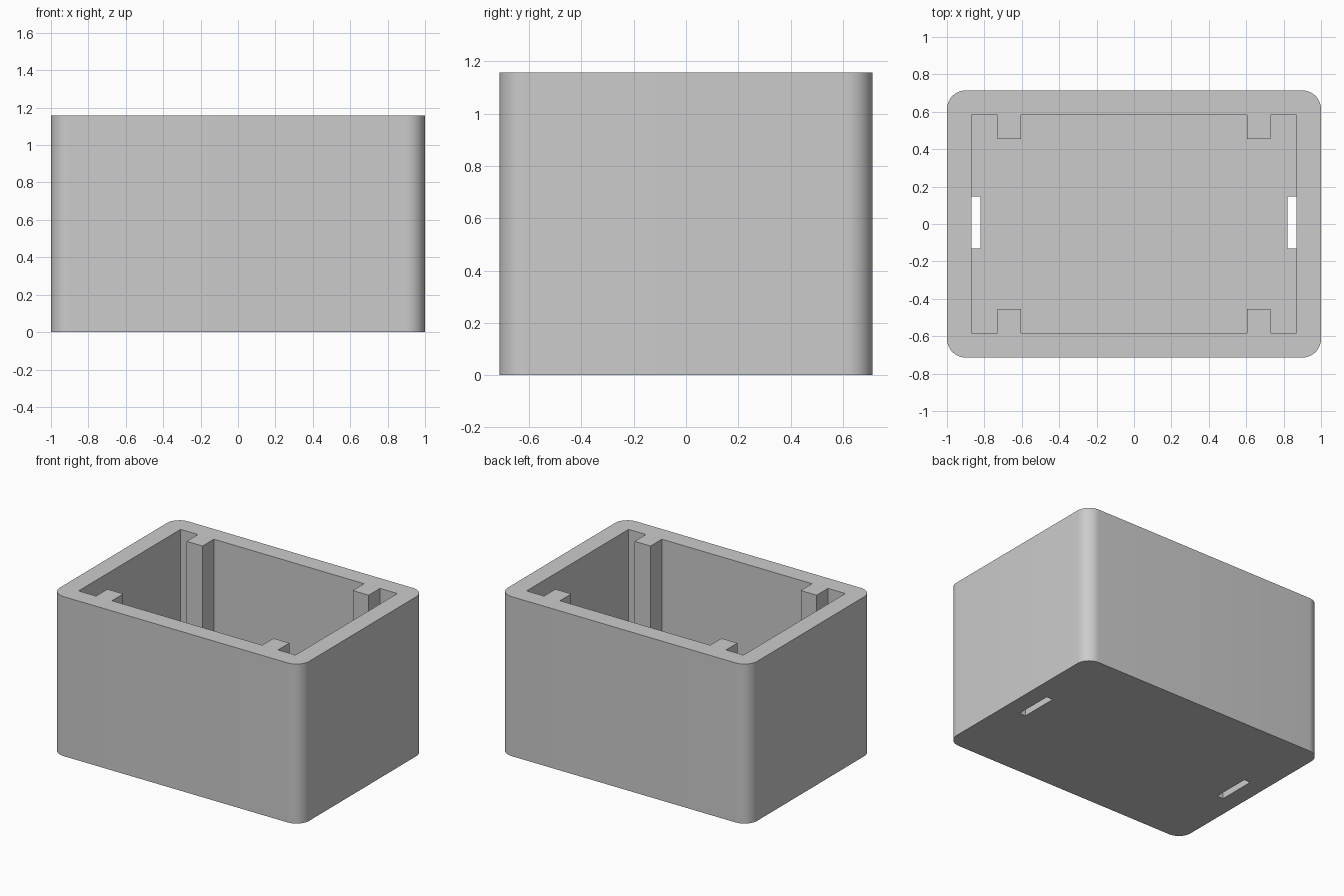
import bpy, bmesh, math

cube = bpy.data.objects.get("Cube")
if cube:
    bpy.data.objects.remove(cube, do_unlink=True)

HALF_X, HALF_Y, HEIGHT = 1.0, 0.714, 1.157
CORNER = 0.1
WALL = 0.13
FLOOR = 0.13
IN_X, IN_Y = HALF_X - WALL, HALF_Y - WALL

grey = bpy.data.materials.new("plain grey")
grey.use_nodes = True
colour = (0.6, 0.6, 0.6, 1)
grey.diffuse_color = colour
grey.node_tree.nodes["Principled BSDF"].inputs["Base Color"].default_value = colour


def prism(name, outline, z0, z1):
    """Extrude a counter-clockwise outline from z0 to z1."""
    bm = bmesh.new()
    base = bm.faces.new([bm.verts.new((x, y, z0)) for x, y in outline])
    top = bmesh.ops.extrude_face_region(bm, geom=[base])["geom"]
    verts = [g for g in top if isinstance(g, bmesh.types.BMVert)]
    bmesh.ops.translate(bm, verts=verts, vec=(0, 0, z1 - z0))
    bmesh.ops.recalc_face_normals(bm, faces=bm.faces)
    mesh = bpy.data.meshes.new(name)
    bm.to_mesh(mesh)
    bm.free()
    mesh.materials.append(grey)
    obj = bpy.data.objects.new(name, mesh)
    bpy.context.collection.objects.link(obj)
    return obj


def rounded_rectangle(hx, hy, r, steps=12):
    points = []
    for i, (sx, sy) in enumerate([(1, 1), (-1, 1), (-1, -1), (1, -1)]):
        for k in range(steps + 1):
            a = math.pi / 2 * (i + k / steps)
            points.append((sx * (hx - r) + r * math.cos(a),
                           sy * (hy - r) + r * math.sin(a)))
    return points


def cut(target, cutter):
    """Subtract the cutter and remove it."""
    mod = target.modifiers.new("cut", 'BOOLEAN')
    mod.operation, mod.solver, mod.object = 'DIFFERENCE', 'EXACT', cutter
    bpy.context.view_layer.objects.active = target
    bpy.ops.object.modifier_apply(modifier=mod.name)
    bpy.data.objects.remove(cutter, do_unlink=True)


# Rounded outer body
box = prism("open_box", rounded_rectangle(HALF_X, HALF_Y, CORNER), 0, HEIGHT)

# Cavity outline, notched so that four square posts remain on the long walls
quarter = [(IN_X, IN_Y), (0.73, IN_Y), (0.73, 0.454), (0.603, 0.454), (0.603, IN_Y)]
upper = quarter + [(-x, y) for x, y in reversed(quarter)]
cavity = upper + [(-x, -y) for x, y in upper]
cut(box, prism("cavity_cutter", cavity, FLOOR, HEIGHT + 0.1))

# Narrow slots through the floor beside the short walls
for side in (-1, 1):
    xs = sorted((side * 0.82, side * IN_X))
    slot = [(xs[0], -0.13), (xs[1], -0.13), (xs[1], 0.147), (xs[0], 0.147)]
    cut(box, prism("slot_cutter", slot, -0.1, FLOOR + 0.1))

# Smooth rounded corners, crisp edges elsewhere
bpy.ops.object.select_all(action='DESELECT')
box.select_set(True)
bpy.context.view_layer.objects.active = box
bpy.ops.object.shade_smooth_by_angle(angle=math.radians(30))
